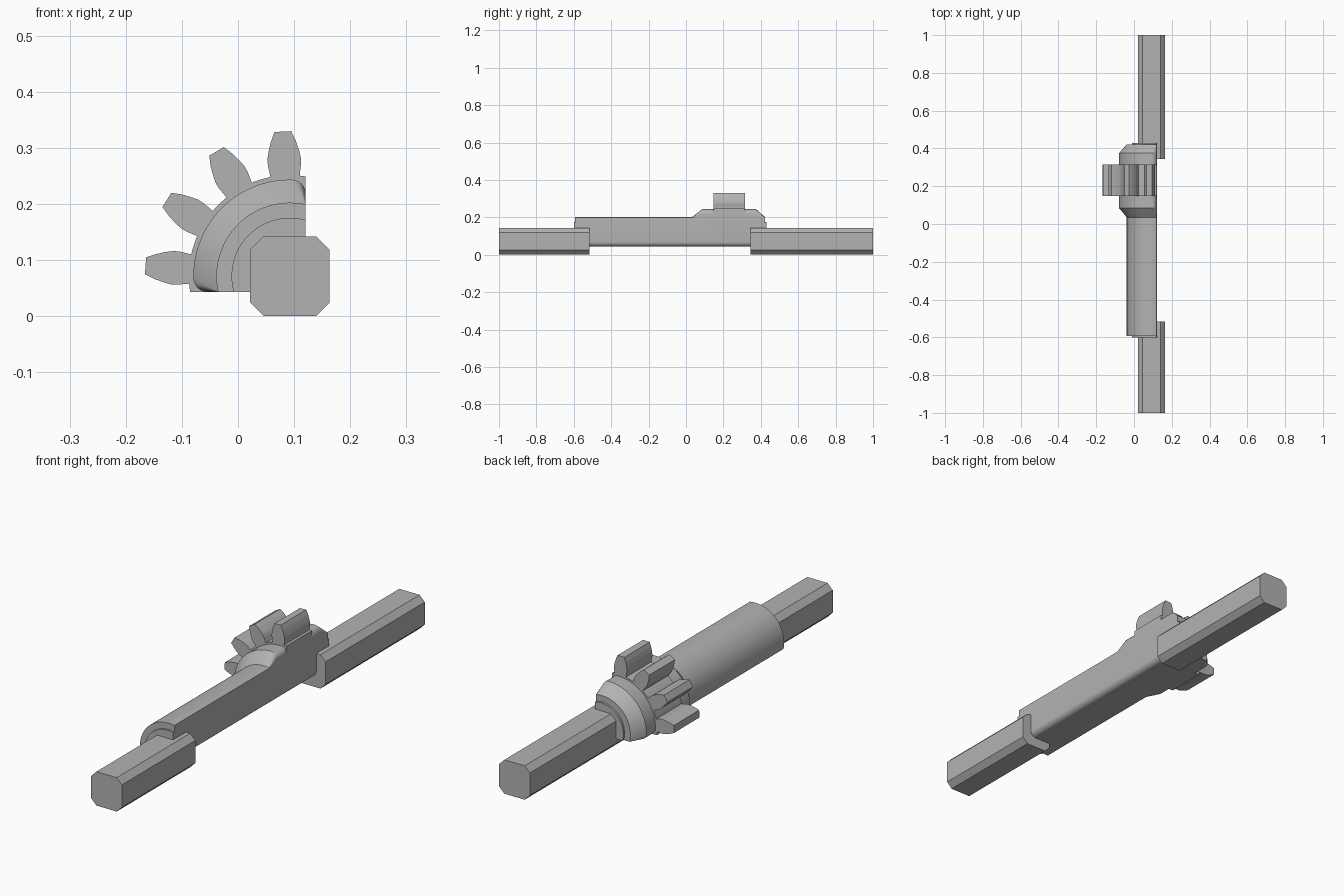
import bpy, bmesh, math
from mathutils import Vector

cube = bpy.data.objects.get("Cube")
if cube:
    bpy.data.objects.remove(cube)

AXIS_X, AXIS_Z = 0.0925, 0.0715   # shaft axis, running along y
CUT = 0.028                       # cut planes lie this far past the axis
CORNER = 0.025                    # round on the inner cut corner

steel = bpy.data.materials.new("grey_steel")
steel.use_nodes = True
grey = (0.45, 0.45, 0.45, 1)
steel.diffuse_color = grey
steel.node_tree.nodes["Principled BSDF"].inputs["Base Color"].default_value = grey


def place(u, v, y):
    """Section coordinates (u to the right side, v up) to model space."""
    return Vector((AXIS_X - u, y, AXIS_Z + v))


def arc(cu, cv, r, start, end, steps):
    return [(cu + r * math.cos(math.radians(start + (end - start) * i / steps)),
             cv + r * math.sin(math.radians(start + (end - start) * i / steps)))
            for i in range(steps + 1)]


def sector(r, f):
    """Quarter-like section of radius r, its two rim corners rounded by f."""
    f = max(f, 0.0005)
    side = f - CUT
    reach = math.sqrt((r - f) ** 2 - side ** 2)
    a = math.degrees(math.atan2(side, reach))
    inner = CORNER - CUT
    return (arc(inner, inner, CORNER, 180, 270, 8)
            + arc(reach, side, f, -90, a, 6)
            + arc(0, 0, r, a, 90 - a, 48)[1:-1]
            + arc(side, reach, f, 90 - a, 180, 6))


def loft(name, stations, smooth=False):
    """Skin a list of (y, outline) sections and cap both ends."""
    bm = bmesh.new()
    rings = [[bm.verts.new(place(u, v, y)) for u, v in pts] for y, pts in stations]
    for a, b in zip(rings, rings[1:]):
        for i in range(len(a)):
            j = (i + 1) % len(a)
            bm.faces.new((a[i], a[j], b[j], b[i]))
    bm.faces.new(rings[0])
    bm.faces.new(rings[-1])
    bmesh.ops.remove_doubles(bm, verts=bm.verts, dist=1e-6)
    slivers = [f for f in bm.faces if f.calc_area() < 1e-9]
    bmesh.ops.delete(bm, geom=slivers, context='FACES')
    bmesh.ops.recalc_face_normals(bm, faces=bm.faces)
    mesh = bpy.data.meshes.new(name)
    bm.to_mesh(mesh)
    bm.free()
    mesh.materials.append(steel)
    obj = bpy.data.objects.new(name, mesh)
    bpy.context.collection.objects.link(obj)
    if smooth:
        bpy.ops.object.select_all(action='DESELECT')
        obj.select_set(True)
        bpy.context.view_layer.objects.active = obj
        bpy.ops.object.shade_smooth_by_angle(angle=math.radians(25))
    return obj


# Sleeve: end boss, barrel, coned collar, gear rim, collar, end boss
BOSS, BARREL, COLLAR, RIM, ROUND = 0.104, 0.131, 0.172, 0.18, 0.025
GEAR_FRONT, GEAR_BACK = 0.147, 0.315
sleeve = [(-0.6, BOSS, 0), (-0.593, BOSS, 0), (-0.593, BARREL, 0),
          (0.035, BARREL, 0), (0.085, COLLAR, ROUND),
          (GEAR_FRONT, COLLAR, ROUND), (GEAR_FRONT, RIM, 0),
          (GEAR_BACK, RIM, 0), (GEAR_BACK, COLLAR, ROUND),
          (0.375, COLLAR, ROUND), (0.422, BARREL, 0),
          (0.422, BOSS, 0), (0.43, BOSS, 0)]
loft("sleeve", [(y, sector(r, f)) for y, r, f in sleeve], smooth=True)

# Gear teeth: half profile as (radius, half width), mirrored
half = [(0.172, 0.026), (0.184, 0.027), (0.198, 0.0295), (0.21, 0.0298),
        (0.222, 0.0275), (0.24, 0.0225), (0.258, 0.015)]
profile = half + [(r, -w) for r, w in reversed(half)]
for n in range(4):
    t = math.radians(87.2 - n * 360 / 13)
    c, s = math.cos(t), math.sin(t)
    tooth = [(r * c - w * s, r * s + w * c) for r, w in profile]
    loft(f"gear_tooth_{n + 1}", [(GEAR_FRONT, tooth), (GEAR_BACK, tooth)])

# Square bars with chamfered corners
H, K = 0.0708, 0.047
octagon = [(H, -K), (H, K), (K, H), (-K, H), (-H, K), (-H, -K), (-K, -H), (K, -H)]
loft("front_bar", [(-1, octagon), (-0.515, octagon)])
loft("back_bar", [(0.345, octagon), (1, octagon)])
